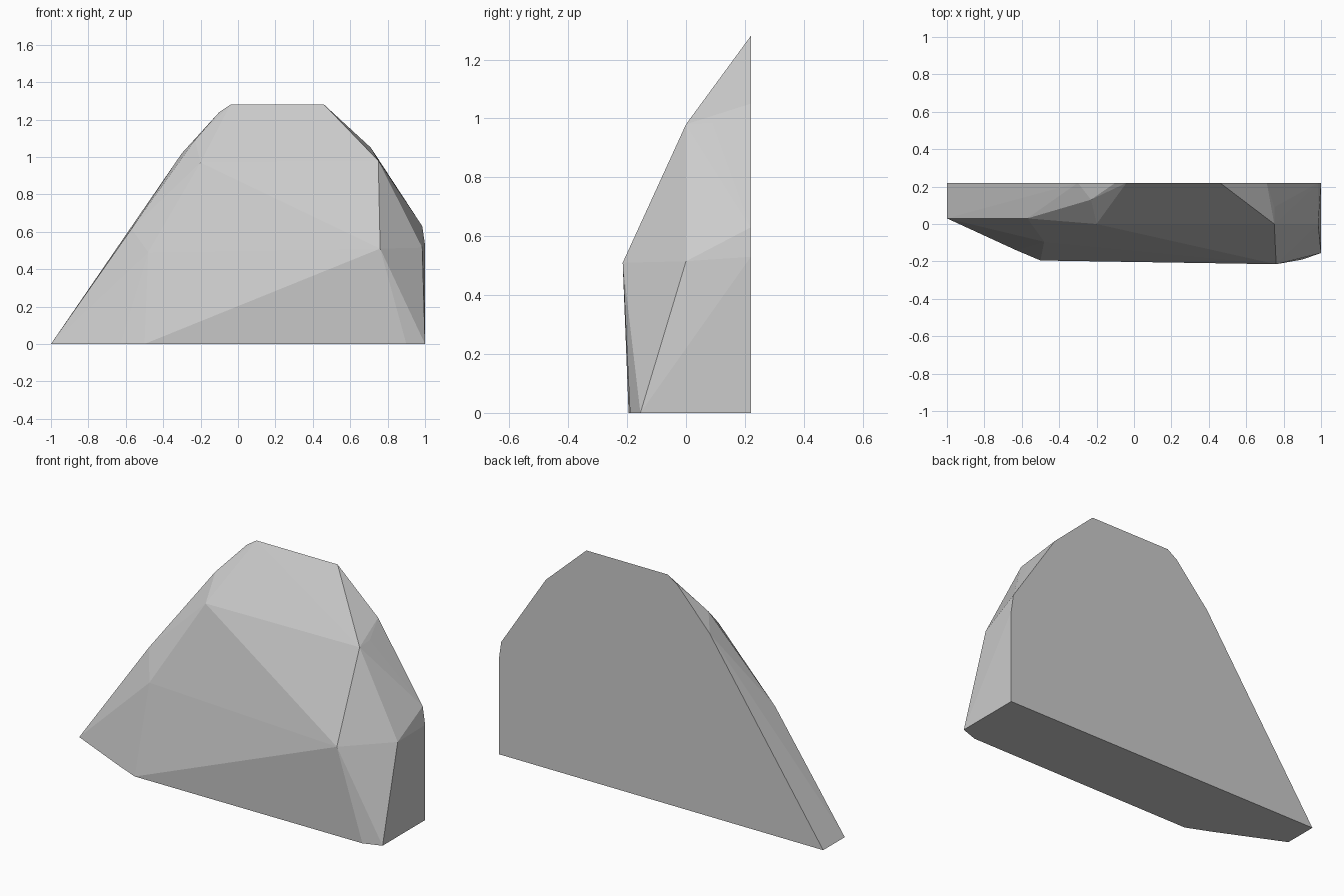
import bpy
import bmesh

cube = bpy.data.objects.get("Cube")
if cube:
    bpy.data.objects.remove(cube, do_unlink=True)

BACK = 0.22

# Flat back outline (x, z)
back_outline = [(-1, 0), (-0.3, 1.02), (-0.1, 1.24), (-0.04, 1.28), (0.46, 1.28),
                (0.71, 1.05), (0.985, 0.63), (1, 0.53), (1, 0)]

# Front edge of the flat base (x, y)
base_edge = [(-1, 0.03), (-0.63, -0.14), (-0.5, -0.195), (0.9, -0.19), (1, -0.155)]

# Chipped corners across the front (x, y, z)
front_corners = [(-0.57, 0.03, 0.615), (-0.23, 0.13, 1.09), (-0.2, 0, 0.97),
                 (-0.48, -0.095, 0.49), (0.76, -0.215, 0.51), (0.75, 0, 0.98),
                 (0.75, 0.09, 0.986), (0.985, 0, 0.515), (0.97, 0.17, 0.626)]

points = [(x, BACK, z) for x, z in back_outline]
points += [(x, y, 0) for x, y in base_edge]
points += front_corners

# Wrap the corners in one faceted stone
bm = bmesh.new()
for p in points:
    bm.verts.new(p)
hull = bmesh.ops.convex_hull(bm, input=bm.verts)
loose = [v for v in bm.verts if not v.link_faces]
bmesh.ops.delete(bm, geom=loose, context='VERTS')
bmesh.ops.dissolve_limit(bm, angle_limit=0.01, verts=bm.verts, edges=bm.edges)
bmesh.ops.recalc_face_normals(bm, faces=bm.faces)

mesh = bpy.data.meshes.new("rock_slab")
bm.to_mesh(mesh)
bm.free()
rock = bpy.data.objects.new("rock_slab", mesh)
bpy.context.collection.objects.link(rock)

# Stone colour
stone = bpy.data.materials.new("stone_grey")
stone.use_nodes = True
grey = (0.6, 0.6, 0.6, 1)
stone.diffuse_color = grey
stone.node_tree.nodes["Principled BSDF"].inputs["Base Color"].default_value = grey
mesh.materials.append(stone)
